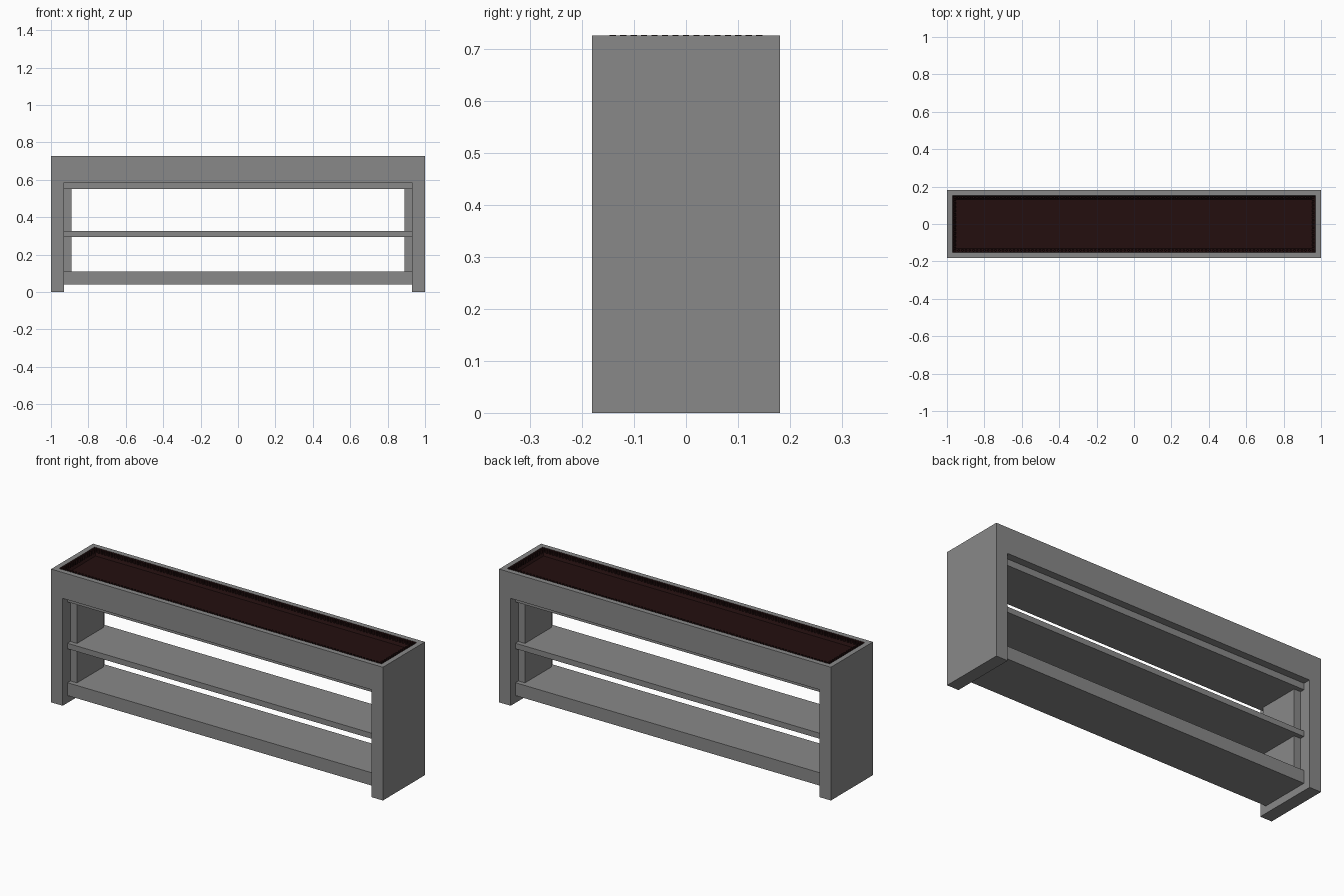
import bpy, bmesh
from mathutils import Matrix, Vector

if "Cube" in bpy.data.objects:
    bpy.data.objects.remove(bpy.data.objects["Cube"])


def material(name, rgb):
    m = bpy.data.materials.new(name)
    m.diffuse_color = (*rgb, 1)
    m.use_nodes = True
    m.node_tree.nodes["Principled BSDF"].inputs["Base Color"].default_value = m.diffuse_color
    return m


GREY = material("grey_panel", (0.25, 0.25, 0.25))
DARK = material("dark_maroon", (0.017, 0.0048, 0.0048))
H, D = 0.726, 0.181


def finish(name, bm, *mats):
    me = bpy.data.meshes.new(name)
    bm.to_mesh(me)
    bm.free()
    for m in mats:
        me.materials.append(m)
    ob = bpy.data.objects.new(name, me)
    bpy.context.collection.objects.link(ob)
    return ob


def box(name, x0, x1, y, z0, z1):
    bm = bmesh.new()
    bmesh.ops.create_cube(bm, size=1, matrix=Matrix.Translation(
        ((x0 + x1) / 2, 0, (z0 + z1) / 2)) @ Matrix.Diagonal((x1 - x0, 2 * y, z1 - z0, 1)))
    return finish(name, bm, GREY)


# outer arch: sides and top in one profile, with a sunken tray in the top
profile = [(-1, 0), (-0.93, 0), (-0.93, 0.585), (0.93, 0.585),
           (0.93, 0), (1, 0), (1, H), (-1, H)]
bm = bmesh.new()
face = bm.faces.new([bm.verts.new((x, -D, z)) for x, z in profile])
ext = bmesh.ops.extrude_face_region(bm, geom=[face])
bmesh.ops.translate(bm, vec=(0, 2 * D, 0),
                    verts=[v for v in ext["geom"] if isinstance(v, bmesh.types.BMVert)])
bmesh.ops.recalc_face_normals(bm, faces=bm.faces)
top = [f for f in bm.faces if f.normal.z > 0.9 and f.calc_center_median().z > 0.7]
bmesh.ops.inset_region(bm, faces=top, thickness=0.04)
sides = bmesh.ops.inset_region(bm, faces=top, thickness=0.03, depth=-0.035)["faces"]
for f in top + sides:
    f.material_index = 1
finish("outer_frame", bm, GREY, DARK)

# fine ribbed edging around the tray
bm = bmesh.new()
X, Y, step = 0.957, 0.141, 0.0198
nx, ny = round(2 * X / step), round(2 * Y / step)
points = [(-X + 2 * X * i / nx, s * Y) for i in range(nx + 1) for s in (-1, 1)]
points += [(s * X, -Y + 2 * Y * i / ny) for i in range(1, ny) for s in (-1, 1)]
for x, y in points:
    bmesh.ops.create_cone(bm, cap_ends=True, segments=6, radius1=0.006, radius2=0.006,
                          depth=0.02, matrix=Matrix.Translation((x, y, H - 0.009)))
finish("tray_edging", bm, DARK)

# inner shelf unit
box("upper_board", -0.93, 0.93, 0.14, 0.55, 0.585)
box("middle_shelf", -0.93, 0.93, 0.14, 0.295, 0.325)
box("bottom_shelf", -0.93, 0.93, 0.14, 0.04, 0.11)
for side, x0, x1 in (("left", -0.93, -0.89), ("right", 0.89, 0.93)):
    box(side + "_lower_liner", x0, x1, 0.115, 0.11, 0.295)
    box(side + "_upper_liner", x0, x1, 0.115, 0.325, 0.55)
